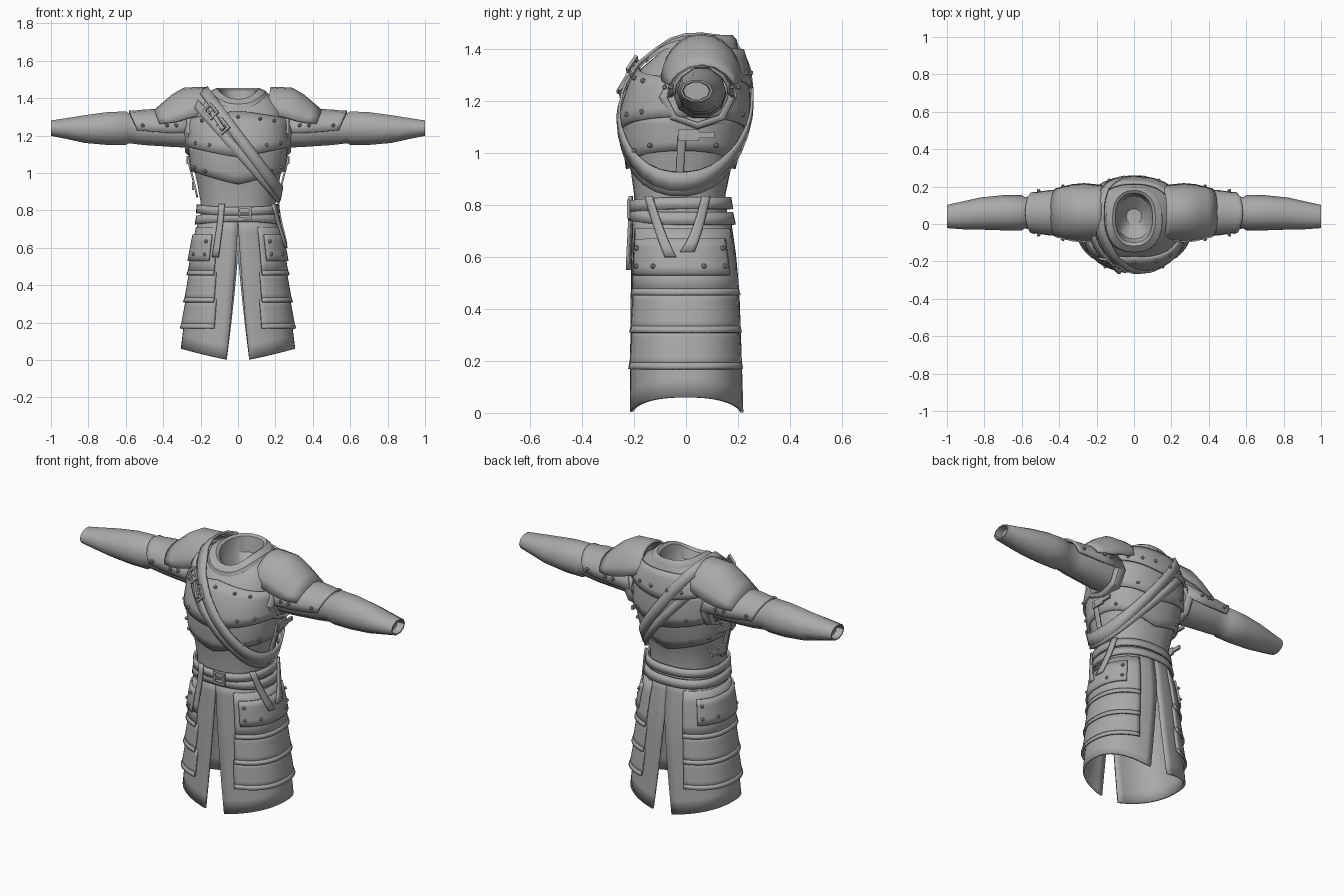
import bpy, bmesh, math
from mathutils import Vector
from mathutils.bvhtree import BVHTree

cube = bpy.data.objects.get("Cube")
if cube:
    bpy.data.objects.remove(cube, do_unlink=True)

grey = bpy.data.materials.new("plain grey")
grey.use_nodes = True
grey.diffuse_color = (0.4, 0.4, 0.4, 1)
grey.node_tree.nodes["Principled BSDF"].inputs["Base Color"].default_value = (0.4, 0.4, 0.4, 1)

# Body profiles: height, half width, front y, back y
TORSO = [(.70, .205, -.20, .165), (.84, .20, -.20, .152), (.95, .22, -.215, .175),
         (1.05, .242, -.232, .205), (1.15, .255, -.235, .225), (1.25, .255, -.212, .228),
         (1.33, .245, -.17, .222), (1.40, .20, -.135, .205), (1.45, .125, -.11, .18)]
SKIRT = [(0, .305, -.212, .217), (.06, .30, -.212, .215), (.46, .25, -.207, .20),
         (.60, .23, -.205, .188), (.74, .207, -.20, .168), (.84, .203, -.20, .155)]


def lerp(a, b, t):
    return a + (b - a) * t


def at(v, x):
    return v(x) if callable(v) else v


def spow(v, p):
    return math.copysign(abs(v) ** p, v)


def front(a):
    return max(0, math.cos(math.radians(a))) ** 2


def surface(prof, deg, z, off=0.0):
    """Point on a body profile; angle 0 is the front and 90 is +x."""
    row = prof[0] if z < prof[0][0] else prof[-1]
    for lo, hi in zip(prof, prof[1:]):
        if lo[0] <= z <= hi[0]:
            t = (z - lo[0]) / (hi[0] - lo[0])
            row = [lerp(p, q, t) for p, q in zip(lo, hi)]
    _, hx, yf, yb = row
    a = math.radians(deg)
    return Vector(((hx + off) * spow(math.sin(a), .85),
                   (yf + yb) / 2 - ((yb - yf) / 2 + off) * spow(math.cos(a), .85), z))


def finish(bm, name, thick=0.0, mirror=False, angle=30):
    bmesh.ops.remove_doubles(bm, verts=bm.verts, dist=1e-4)
    bmesh.ops.recalc_face_normals(bm, faces=bm.faces)
    me = bpy.data.meshes.new(name)
    bm.to_mesh(me)
    bm.free()
    me.materials.append(grey)
    ob = bpy.data.objects.new(name, me)
    bpy.context.collection.objects.link(ob)
    if thick:
        mod = ob.modifiers.new("thickness", "SOLIDIFY")
        mod.thickness, mod.offset = thick, 0
    if mirror:
        ob.modifiers.new("mirror", "MIRROR")
    bpy.ops.object.select_all(action="DESELECT")
    ob.select_set(True)
    bpy.context.view_layer.objects.active = ob
    bpy.ops.object.shade_smooth_by_angle(angle=math.radians(angle))
    return ob


def sheet(name, rows, cap=False, **kw):
    bm = bmesh.new()
    grid = [[bm.verts.new(p) for p in row] for row in rows]
    for r0, r1 in zip(grid, grid[1:]):
        for i in range(len(r0) - 1):
            bm.faces.new((r0[i], r0[i + 1], r1[i + 1], r1[i]))
    if cap:
        bm.faces.new(grid[-1][:-1])
    return finish(bm, name, **kw)


def panel(name, prof, a0, a1, lo, hi, off=(.012, .006), n=24, m=4, thick=.01, **kw):
    """Curved plate on a profile; angles may vary with height, edges with angle."""
    rows = []
    for j in range(m + 1):
        s, row = j / m, []
        for i in range(n + 1):
            t = i / n
            mid = (at(lo, 90) + at(hi, 90)) / 2
            a = lerp(at(a0, mid), at(a1, mid), t)
            z = lerp(at(lo, a), at(hi, a), s)
            row.append(surface(prof, lerp(at(a0, z), at(a1, z), t), z, lerp(off[0], off[1], s)))
        rows.append(row)
    return sheet(name, rows, thick=thick, **kw)


def tube(name, sections, a0=0, a1=360, n=12, slant=0.0, **kw):
    """Loft along x through sections of x, centre y, centre z, radius y, radius z."""
    rows = []
    for x, yc, zc, ry, rz in sections:
        angs = [math.radians(lerp(a0, a1, i / n)) for i in range(n + 1)]
        rows.append([(x - slant * (1 - math.sin(a)), yc - ry * math.cos(a), zc + rz * math.sin(a))
                     for a in angs])
    return sheet(name, rows, mirror=True, **kw)


def studs(name, points):
    bm = bmesh.new()
    for p in points:
        s = bmesh.ops.create_icosphere(bm, subdivisions=1, radius=.011)
        bmesh.ops.translate(bm, verts=s["verts"], vec=p)
    finish(bm, name, mirror=True)


# Torso shell with a lowered front neckline; the straps wrap around it
torso_rows = [[surface(TORSO, i * 12, r[0]) - Vector((0, 0, max(0, r[0] - 1.33) * .6 * front(i * 12)))
               for i in range(31)] for r in TORSO]
torso = sheet("torso", torso_rows)
wrap = BVHTree.FromPolygons([v.co.copy() for v in torso.data.vertices],
                            [tuple(p.vertices) for p in torso.data.polygons])

# Collar with a sunken neck opening
collar = []
for hx, yf, yb, z, drop in ((.16, -.155, .20, 1.42, .075), (.15, -.15, .195, 1.438, .07),
                            (.115, -.118, .18, 1.455, .06), (.10, -.10, .165, 1.445, .06),
                            (.085, -.08, .15, 1.36, .02), (.04, 0, .08, 1.30, 0)):
    collar.append([surface([(z, hx, yf, yb)], i * 15, z) - Vector((0, 0, drop * front(i * 15)))
                   for i in range(25)])
sheet("collar", collar, cap=True)


# Overlapping chest and back plates with pointed lower edges
def vee(z, drop):
    return lambda a: z - drop * (1 - abs(math.sin(math.radians(a))))


panel("waist_plate", TORSO, 0, 360, vee(1.01, .07), 1.15, n=36, thick=.012)
panel("chest_plate", TORSO, 0, 360, vee(1.14, .055), vee(1.29, -.04), (.02, .01), n=36, thick=.012)
panel("back_yoke", TORSO, 115, 245, vee(1.30, .05), 1.40, (.024, .012), n=16, thick=.012)
studs("plate_studs", [surface(TORSO, a, z, .022) for a, z in
                      ((0, 1.30), (22, 1.29), (42, 1.28), (30, 1.15), (52, 1.16), (40, 1.01),
                       (62, 1.03), (120, 1.03), (145, 1.01), (125, 1.17), (150, 1.15))]
      + [surface(TORSO, a, 1.31, .028) for a in (135, 155, 172)])


def buckle(name, centre, w, h, turn=(0, 0, 0), bar=.012):
    """Rectangular frame lying in its local xz plane, with a prong."""
    bm = bmesh.new()
    for x, z, sx, sz in ((0, h, 2 * w, bar), (0, -h, 2 * w, bar), (w, 0, bar, 2 * h + bar),
                         (-w, 0, bar, 2 * h + bar), (0, 0, 2 * w, bar * .7)):
        s = bmesh.ops.create_cube(bm, size=1)["verts"]
        bmesh.ops.scale(bm, verts=s, vec=(sx, bar, sz))
        bmesh.ops.translate(bm, verts=s, vec=(x, 0, z))
    ob = finish(bm, name)
    ob.location, ob.rotation_euler = centre, turn


def box(name, centre, size, turn=(0, 0, 0)):
    bm = bmesh.new()
    bmesh.ops.create_cube(bm, size=1)
    bmesh.ops.scale(bm, verts=bm.verts, vec=size)
    ob = finish(bm, name)
    ob.location, ob.rotation_euler = centre, turn


# Side fastenings with buckles
panel("side_strap", TORSO, 87, 92, .87, 1.09, (.012, .022), n=3, m=6, mirror=True)
for label, side, z in (("left", 1, 1.07), ("right", -1, 1.07), ("lower_right", -1, .93)):
    x = surface(TORSO, 90, z).x + .024
    buckle(label + "_side_buckle", (side * x, .01, z), .035, .016, (0, 0, math.pi / 2))
    box(label + "_side_tongue", (side * x, .05, z), (.012, .12, .022))


# Two shoulder straps wrapped round the torso on slanted planes, meeting at the hip
def strap(name, top, bottom, width, off):
    (x0, z0), (x1, z1) = top, bottom
    along = Vector((x1 - x0, 0, z1 - z0)).normalized()
    across = Vector((-along.z, 0, along.x))
    c = Vector(((x0 + x1) / 2, 0, (z0 + z1) / 2))
    rows = [[], []]
    for i in range(37):
        f = math.tau * i / 36
        d = along * math.cos(f) + Vector((0, math.sin(f), 0))
        for row, side in zip(rows, (-.5, .5)):
            hit = wrap.ray_cast(c + across * width * side, d)[0]
            row.append(hit + d * off)
    sheet(name, rows, thick=.01)


strap("shoulder_strap", (-.165, 1.42), (.235, .885), .055, .03)
strap("second_strap", (-.215, 1.36), (.225, .86), .045, .023)
for k, (x, y, z) in enumerate(((-.145, -.205, 1.33), (-.085, -.235, 1.25))):
    buckle(f"strap_buckle_{k}", (x, y, z), .024, .032, (-.35, -.75, -.2))
box("strap_tongue", (-.115, -.228, 1.29), (.02, .012, .15), (-.35, -.65, -.2))

# Sleeves with recessed cuffs
tube("sleeve", [(.18, .05, 1.22, .10, .09), (.33, .055, 1.222, .10, .088),
                (.50, .06, 1.235, .095, .09), (.585, .06, 1.24, .084, .085),
                (.60, .06, 1.24, .094, .094), (.70, .06, 1.238, .094, .092),
                (.82, .056, 1.235, .086, .078), (.92, .046, 1.238, .074, .058),
                (1.0, .04, 1.24, .062, .043), (1.0, .04, 1.24, .054, .036),
                (.96, .04, 1.24, .05, .034)], n=10, cap=True, angle=50)
tube("armhole_rim", [(.225, .04, 1.215, .15, .125), (.265, .045, 1.215, .14, .115),
                     (.28, .045, 1.215, .12, .10)], n=8, thick=.012)

# Layered shoulder armour
tube("upper_arm_plate", [(.27, .06, 1.225, .13, .125), (.42, .06, 1.225, .122, .112),
                         (.50, .06, 1.23, .115, .104), (.56, .06, 1.235, .106, .092),
                         (.582, .06, 1.237, .107, .093)],
     -5, 185, n=8, slant=.04, thick=.012)
tube("shoulder_plate", [(.175, .06, 1.315, .138, .138), (.20, .06, 1.295, .146, .16),
                        (.24, .06, 1.275, .15, .178), (.29, .06, 1.26, .155, .19),
                        (.35, .06, 1.245, .15, .17), (.40, .06, 1.245, .138, .127),
                        (.445, .06, 1.25, .126, .083)],
     10, 170, n=10, slant=.03, thick=.012, angle=45)
studs("shoulder_studs", [(x, .06 + s * .142, 1.255) for x in (.33, .38) for s in (-1, 1)]
      + [(.51, .06 + s * .118, 1.255) for s in (-1, 1)])


# Split skirt, one half mirrored
def slit(top, back):
    def edge(z):
        gap = max(.0005, .06 * (top - z) / top)
        a = math.degrees(math.asin((gap / .3) ** 1.18))
        return 180 - a if back else a
    return edge


panel("skirt", SKIRT, slit(.73, False), slit(.56, True),
      lambda a: .06 * abs(math.sin(math.radians(a))), .76, (0, 0), n=24, m=10,
      thick=.012, mirror=True)

# Skirt plates with raised lower lips
for k, (lo, hi, a0) in enumerate(((.46, .71, 25), (.315, .47, 23), (.175, .325, 21))):
    panel(f"skirt_plate_{k}", SKIRT, a0, 157, lo, hi, (.016, .008), mirror=True)
    panel(f"skirt_plate_lip_{k}", SKIRT, a0, 157, lo - .006, lo + .018, (.021, .016), m=1, mirror=True)

# Studded hip plates
panel("hip_plate", SKIRT, 32, 137, .53, .67, (.025, .02), mirror=True)
studs("hip_studs", [surface(SKIRT, a, z, .029) for a in (39, 62, 106, 130)
                    for z in (.565, .635) if z < .6 or a in (39, 130)])

# Belts, buckle and hanging ends
panel("upper_belt", SKIRT, 0, 360, lambda a: .785 - .012 * front(a),
      lambda a: .83 - .012 * front(a), (.014, .012), n=36, m=1, thick=.012)
panel("lower_belt", SKIRT, 0, 360, lambda a: .725 + .015 * front(a),
      lambda a: .772 + .015 * front(a), (.016, .012), n=36, m=1, thick=.012)
buckle("belt_buckle", (.035, -.222, .785), .03, .03)


def hanging(name, a_top, a_low, z_low, half):
    def edge(sign):
        return lambda z: lerp(a_low, a_top, (z - z_low) / (.835 - z_low)) + sign * half
    panel(name, SKIRT, edge(-1), edge(1), z_low, .835, (.032, .022), n=3, m=6)


hanging("front_belt_end", -19, -23, .55, 4)
hanging("side_belt_end", 56, 80, .60, 5)
hanging("rear_belt_end", 116, 93, .62, 5)
